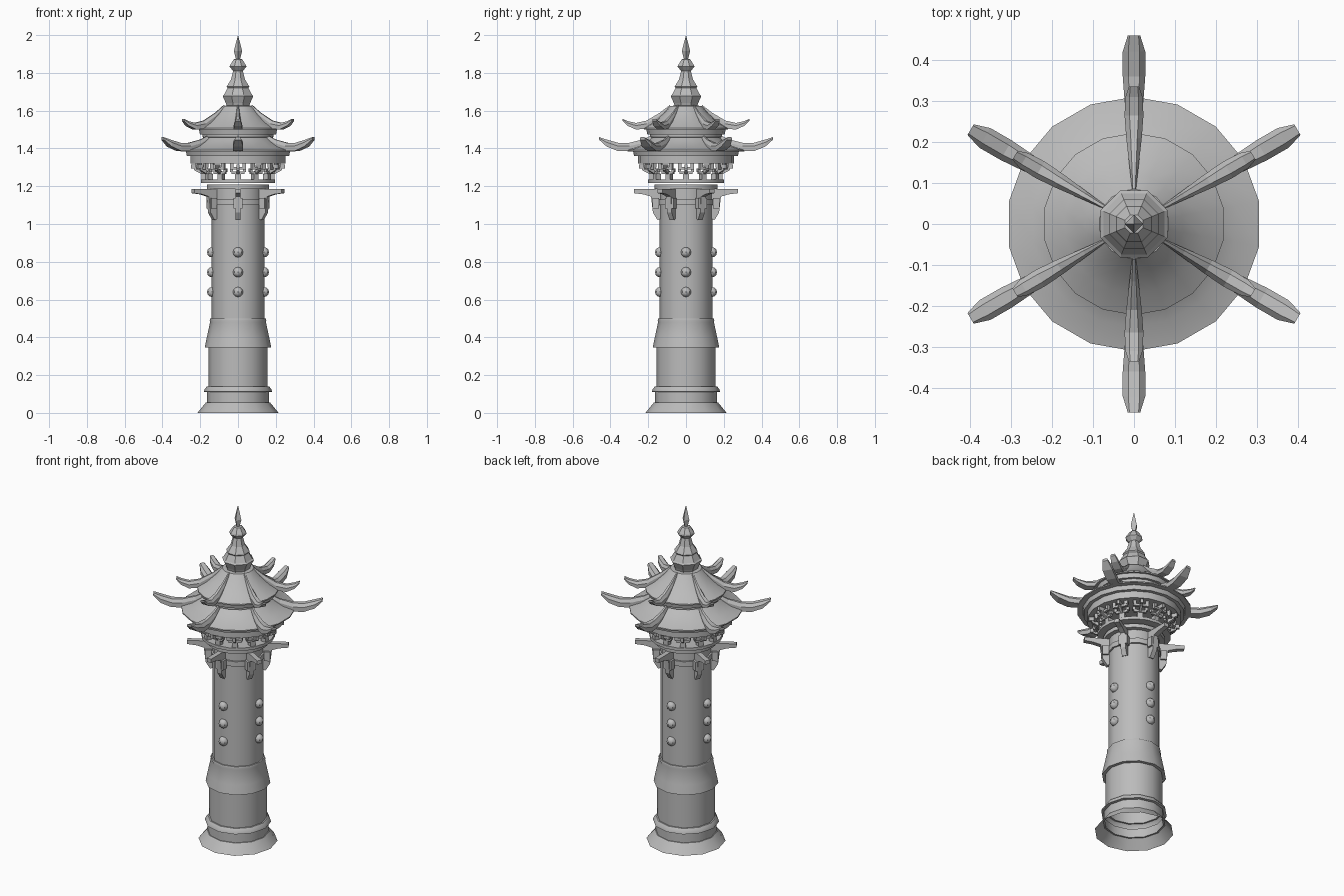
import bpy, bmesh, math
from mathutils import Matrix, Vector

cube = bpy.data.objects.get("Cube")
if cube:
    bpy.data.objects.remove(cube, do_unlink=True)

stone = bpy.data.materials.new("grey stone")
stone.use_nodes = True
stone.diffuse_color = (0.5, 0.5, 0.5, 1)
stone.node_tree.nodes["Principled BSDF"].inputs["Base Color"].default_value = (0.5, 0.5, 0.5, 1)


def finish(name, bm, smooth=None):
    mesh = bpy.data.meshes.new(name)
    bm.to_mesh(mesh)
    bm.free()
    mesh.materials.append(stone)
    ob = bpy.data.objects.new(name, mesh)
    bpy.context.collection.objects.link(ob)
    if smooth:
        bpy.ops.object.select_all(action='DESELECT')
        ob.select_set(True)
        bpy.context.view_layer.objects.active = ob
        bpy.ops.object.shade_smooth_by_angle(angle=math.radians(smooth))
    return ob


def lathe(name, profile, sides, turn=0.0, smooth=None):
    """Turn an (r, z) profile, listed from bottom to top, around z."""
    bm = bmesh.new()
    rings = []
    for r, z in profile:
        rings.append([bm.verts.new((r * math.cos(a), r * math.sin(a), z)) for a in
                      (math.radians(turn) + math.tau * i / sides for i in range(sides))])
    for low, high in zip(rings, rings[1:]):
        for i in range(sides):
            j = (i + 1) % sides
            bm.faces.new((low[i], low[j], high[j], high[i]))
    bmesh.ops.remove_doubles(bm, verts=bm.verts, dist=0.0001)
    return finish(name, bm, smooth)


def loft(bm, sections):
    """Radial beam along +x from (r, bottom, top, base width, top width)."""
    loops = [[bm.verts.new(p) for p in
              ((r, -w / 2, b), (r, w / 2, b), (r, w / 2, b + (t - b) * 0.6),
               (r, v / 2, t), (r, -v / 2, t), (r, -w / 2, b + (t - b) * 0.6))]
             for r, b, t, w, v in sections]
    for a, c in zip(loops, loops[1:]):
        for i in range(6):
            j = (i + 1) % 6
            bm.faces.new((a[i], a[j], c[j], c[i]))
    bm.faces.new(loops[0])
    bm.faces.new(loops[-1])


def box(bm, centre, size, tilt=0.0):
    m = Matrix.Translation(Vector(centre)) @ Matrix.Rotation(tilt, 4, 'Y') @ Matrix.Diagonal((*size, 1))
    bmesh.ops.create_cube(bm, size=1, matrix=m)


def ring_of(name, bm, count, start, smooth=None):
    """Repeat the geometry of bm around z."""
    source = bm.verts[:] + bm.edges[:] + bm.faces[:]
    for i in range(1, count):
        new = bmesh.ops.duplicate(bm, geom=source)["geom"]
        verts = [v for v in new if isinstance(v, bmesh.types.BMVert)]
        bmesh.ops.rotate(bm, verts=verts, matrix=Matrix.Rotation(math.tau * i / count, 3, 'Z'))
    bmesh.ops.rotate(bm, verts=bm.verts, matrix=Matrix.Rotation(math.radians(start), 3, 'Z'))
    bmesh.ops.recalc_face_normals(bm, faces=bm.faces)
    return finish(name, bm, smooth)


# Column: open shells from the flared foot to the collar
lathe("foot", [(0.215, 0), (0.17, 0.055), (0.16, 0.055)], 12, smooth=35)
lathe("plinth", [(0.165, 0.055), (0.165, 0.11), (0.18, 0.112), (0.177, 0.125),
                 (0.165, 0.14), (0.155, 0.14)], 12, smooth=35)
lathe("lower_shaft", [(0.157, 0.14), (0.157, 0.345)], 12, smooth=35)
lathe("waist", [(0.157, 0.345), (0.176, 0.345), (0.165, 0.40), (0.148, 0.48),
                (0.15, 0.49), (0.147, 0.50), (0.14, 0.50)], 12, smooth=35)
lathe("shaft", [(0.14, 0.50), (0.14, 1.19)], 12, smooth=35)
lathe("collar", [(0.14, 1.10), (0.15, 1.10), (0.15, 1.13), (0.14, 1.13)], 12, smooth=35)
lathe("capital", [(0.14, 1.185), (0.167, 1.185), (0.167, 1.208), (0, 1.208)], 18, 10, smooth=35)

# Rows of studs on four sides
bm = bmesh.new()
for z in (0.64, 0.745, 0.85):
    bmesh.ops.create_uvsphere(bm, u_segments=8, v_segments=6, radius=0.027,
                              matrix=Matrix.Translation((0.137, 0, z)))
ring_of("studs", bm, 4, 0, 35)

# Six projecting brackets round the neck
bm = bmesh.new()
outline = [(0.13, 1.03), (0.15, 1.02), (0.175, 1.06), (0.185, 1.145), (0.225, 1.157),
           (0.275, 1.163), (0.275, 1.185), (0.13, 1.185)]
sides = [[bm.verts.new((r, y, z)) for r, z in outline] for y in (-0.014, 0.014)]
for s in sides:
    bm.faces.new(s)
for i in range(len(outline)):
    j = (i + 1) % len(outline)
    bm.faces.new((sides[0][i], sides[0][j], sides[1][j], sides[1][i]))
box(bm, (0.16, 0, 1.11), (0.035, 0.05, 0.055))
ring_of("neck_brackets", bm, 6, 30)

# Bracket tier: disc below, clusters of posts, arms and blocks
lathe("tier_disc", [(0, 1.218), (0.2, 1.218), (0.2, 1.235), (0, 1.235)], 18, 10, smooth=35)
bm = bmesh.new()
box(bm, (0.178, 0, 1.25), (0.03, 0.03, 0.03))
box(bm, (0.195, 0, 1.275), (0.08, 0.014, 0.018), -0.5)
box(bm, (0.19, 0, 1.272), (0.014, 0.07, 0.014))
box(bm, (0.225, 0, 1.305), (0.05, 0.016, 0.022))
box(bm, (0.215, 0, 1.295), (0.014, 0.085, 0.013))
for y in (-0.034, 0.034):
    box(bm, (0.19, y, 1.285), (0.016, 0.016, 0.018))
    box(bm, (0.215, y, 1.31), (0.018, 0.018, 0.022))
ring_of("tier_brackets", bm, 12, 0)

# Two stacked round roofs with thick eaves
lathe("lower_eave", [(0, 1.32), (0.255, 1.32), (0.255, 1.36), (0.275, 1.36),
                     (0.28, 1.385), (0.31, 1.385)], 18, 10, 35)
lathe("lower_roof", [(0.31, 1.385), (0.31, 1.392), (0.25, 1.41), (0.2, 1.44),
                     (0.17, 1.465)], 18, 10, 35)
lathe("upper_eave", [(0.17, 1.455), (0.19, 1.46), (0.19, 1.475), (0.205, 1.475),
                     (0.21, 1.50), (0.222, 1.50)], 18, 10, 35)
lathe("upper_roof", [(0.222, 1.50), (0.222, 1.508), (0.17, 1.54), (0.12, 1.585),
                     (0.085, 1.625), (0, 1.63)], 18, 10, 35)

# Upswept ridges, six to each roof
bm = bmesh.new()
loft(bm, [(0.17, 1.44, 1.475, 0.014, 0.008), (0.23, 1.40, 1.447, 0.028, 0.012),
          (0.30, 1.385, 1.43, 0.046, 0.02), (0.36, 1.386, 1.43, 0.055, 0.028),
          (0.42, 1.41, 1.447, 0.055, 0.028), (0.46, 1.446, 1.46, 0.03, 0.022)])
ring_of("lower_ridges", bm, 6, 30)
bm = bmesh.new()
loft(bm, [(0.085, 1.61, 1.63, 0.01, 0.006), (0.14, 1.55, 1.588, 0.022, 0.01),
          (0.21, 1.505, 1.547, 0.038, 0.016), (0.265, 1.50, 1.535, 0.046, 0.022),
          (0.31, 1.52, 1.545, 0.042, 0.022), (0.335, 1.545, 1.557, 0.025, 0.018)])
ring_of("upper_ridges", bm, 6, 30)

# Finial
lathe("finial_base", [(0.065, 1.625), (0.07, 1.64), (0.088, 1.678), (0.08, 1.685),
                      (0.06, 1.72), (0.065, 1.727), (0.06, 1.735), (0.04, 1.765),
                      (0.028, 1.81), (0.048, 1.833), (0.045, 1.842), (0.024, 1.872),
                      (0, 1.875)], 8, 22.5)
lathe("finial_spike", [(0.01, 1.87), (0.022, 1.915), (0.012, 1.955), (0, 2.0)], 4)
